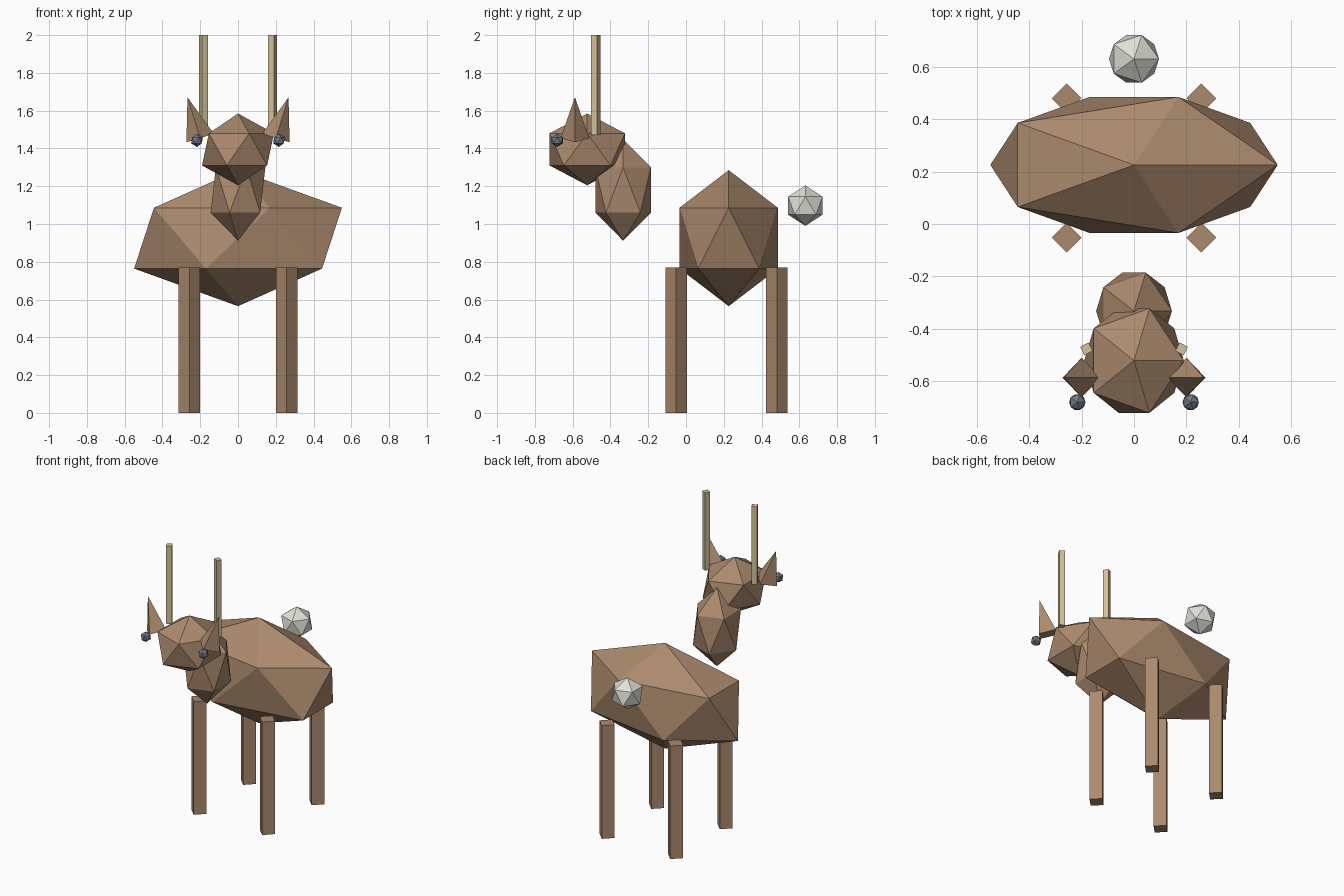
import bpy

cube = bpy.data.objects.get("Cube")
if cube:
    bpy.data.objects.remove(cube, do_unlink=True)


def make_material(name, rgb):
    mat = bpy.data.materials.new(name)
    mat.use_nodes = True
    color = (*rgb, 1.0)
    mat.diffuse_color = color
    mat.node_tree.nodes["Principled BSDF"].inputs["Base Color"].default_value = color
    return mat


brown = make_material("brown fur", (0.41, 0.255, 0.155))
white = make_material("white fur", (0.75, 0.75, 0.69))
tan = make_material("tan antler", (0.66, 0.55, 0.33))
slate = make_material("slate eye", (0.17, 0.20, 0.26))


def finish(name, mat):
    obj = bpy.context.object
    obj.name = name
    obj.data.materials.append(mat)
    return obj


def faceted_ball(name, mat, center, radii):
    """Twenty-sided ball stretched along the axes."""
    bpy.ops.mesh.primitive_ico_sphere_add(subdivisions=1, radius=1, location=center)
    obj = finish(name, mat)
    obj.scale = radii
    return obj


def square_post(name, mat, x, y, bottom, top, radius, turn=0.0):
    """Four-sided post with its corners on the axes before turning."""
    bpy.ops.mesh.primitive_cylinder_add(
        vertices=4, radius=radius, depth=top - bottom,
        location=(x, y, (bottom + top) / 2), rotation=(0, 0, turn))
    return finish(name, mat)


# Body, neck, head and tail
faceted_ball("body", brown, (0, 0.226, 0.925), (0.615, 0.306, 0.36))
faceted_ball("neck", brown, (0, -0.333, 1.18), (0.162, 0.173, 0.268))
faceted_ball("head", brown, (0, -0.523, 1.395), (0.213, 0.235, 0.19))
faceted_ball("tail", white, (0, 0.632, 1.097), (0.107, 0.107, 0.107))

for side, sign in (("left", 1), ("right", -1)):
    # Legs
    for end, y in (("front", -0.052), ("back", 0.481)):
        square_post(f"{end}_{side}_leg", brown, sign * 0.258, y, 0, 0.77, 0.057)

    # Antler
    square_post(f"{side}_antler", tan, sign * 0.182, -0.478, 1.47, 2.0, 0.0255, sign * 0.3)

    # Ear, leaning outward
    bpy.ops.mesh.primitive_cone_add(
        vertices=4, radius1=0.076, radius2=0, depth=0.226,
        location=(sign * 0.234, -0.588, 1.563), rotation=(0, sign * 0.3, 0))
    finish(f"{side}_ear", brown)

    # Eye
    faceted_ball(f"{side}_eye", slate, (sign * 0.217, -0.682, 1.443), (0.035, 0.035, 0.035))
